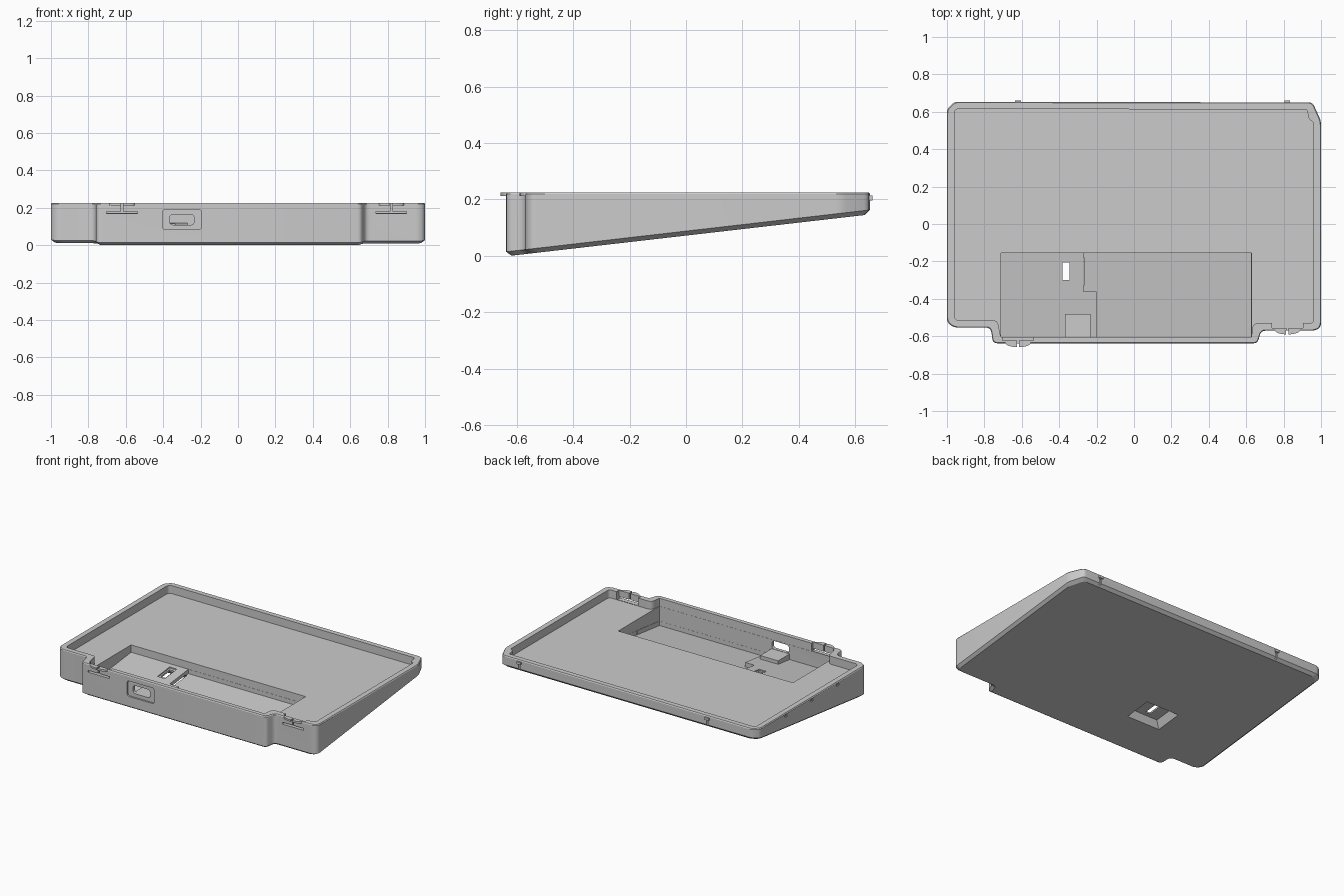
import bpy
import bmesh
from mathutils import Vector
from math import cos, sin, pi

if "Cube" in bpy.data.objects:
    bpy.data.objects.remove(bpy.data.objects["Cube"])

GREY = (0.6, 0.6, 0.6, 1)
mat = bpy.data.materials.new("matte grey")
mat.use_nodes = True
mat.diffuse_color = GREY
mat.node_tree.nodes["Principled BSDF"].inputs["Base Color"].default_value = GREY

TOP, FLOOR = 0.225, 0.17


def under(y, lift=0.0):
    """Height of the sloped underside, plus a lift."""
    return 0.115 * (y + 0.625) + lift


def rounded(corners, steps=4):
    """Turn (x, y, radius) corners into a polygon with curved corners."""
    pts = []
    for i, (x, y, r) in enumerate(corners):
        p = Vector((x, y))
        a = Vector(corners[i - 1][:2]) - p
        b = Vector(corners[(i + 1) % len(corners)][:2]) - p
        a, b = p + a.normalized() * r, p + b.normalized() * r
        for k in range(steps + 1):
            t = k / steps
            pts.append(a * (1 - t) ** 2 + p * 2 * t * (1 - t) + b * t * t)
    return pts


def rect(x0, x1, y0, y1):
    return [Vector(p) for p in ((x0, y0), (x1, y0), (x1, y1), (x0, y1))]


def loft(name, rings):
    """Join equal-length rings of 3D points into a closed solid."""
    bm = bmesh.new()
    loops = [[bm.verts.new(p) for p in ring] for ring in rings]
    n = len(loops[0])
    for low, high in zip(loops, loops[1:]):
        for i in range(n):
            j = (i + 1) % n
            bm.faces.new((low[i], low[j], high[j], high[i]))
    bm.faces.new(loops[0][::-1])
    bm.faces.new(loops[-1])
    bm.normal_update()
    if bm.calc_volume(signed=True) < 0:
        bmesh.ops.reverse_faces(bm, faces=bm.faces[:])
    mesh = bpy.data.meshes.new(name)
    bm.to_mesh(mesh)
    bm.free()
    mesh.materials.append(mat)
    obj = bpy.data.objects.new(name, mesh)
    bpy.context.collection.objects.link(obj)
    return obj


def upright(name, pts, low, high):
    """Vertical prism; low and high are numbers or functions of y."""
    def level(z):
        return [(p[0], p[1], z(p[1]) if callable(z) else z) for p in pts]
    return loft(name, [level(low), level(high)])


def box(name, x0, x1, y0, y1, low, high):
    return upright(name, rect(x0, x1, y0, y1), low, high)


def through(name, pts, y0, y1):
    """Prism of an (x, z) outline running front to back."""
    return loft(name, [[(p[0], y, p[1]) for p in pts] for y in (y0, y1)])


def carve(solid, cutter):
    """Subtract the cutter, with a second solver if the first one fails."""
    for solver in ("EXACT", "MANIFOLD"):
        mod = solid.modifiers.new("cut", "BOOLEAN")
        mod.operation, mod.solver, mod.object = "DIFFERENCE", solver, cutter
        bpy.context.view_layer.update()
        graph = bpy.context.evaluated_depsgraph_get()
        mesh = bpy.data.meshes.new_from_object(solid.evaluated_get(graph))
        solid.modifiers.remove(mod)
        if len(mesh.polygons) > len(solid.data.polygons):
            solid.data = mesh
            break
    bpy.data.objects.remove(cutter)


# Wedge-shaped case with a chamfered underside
outline = rounded([
    (-0.96, 0.653, 0.02), (0.955, 0.65, 0.02), (1, 0.55, 0.02), (1, -0.55, 0.02),
    (0.97, -0.57, 0.02), (0.68, -0.57, 0.025), (0.66, -0.638, 0.022),
    (-0.755, -0.638, 0.025), (-0.765, -0.553, 0.03), (-0.965, -0.553, 0.02),
    (-1, -0.525, 0.02), (-1, 0.615, 0.02)])


def case_ring(inset, height):
    ring = []
    for p in outline:
        x, y = p.x * (1 - inset), p.y * (1 - inset * 1.5)
        ring.append((x, y, height(y) if callable(height) else height))
    return ring


case = loft("case", [
    case_ring(0.02, under), case_ring(0, lambda y: under(y, 0.016)),
    case_ring(0, TOP - 0.006), case_ring(0.004, TOP)])

# Tray cavity and stepped front pocket
tray = rounded([
    (-0.96, 0.615, 0.025), (0.925, 0.612, 0.01), (0.935, 0.56, 0.01), (0.96, 0.545, 0.01),
    (0.96, -0.53, 0.02), (0.635, -0.53, 0.03), (0.628, -0.605, 0.01),
    (-0.712, -0.605, 0.01), (-0.73, -0.515, 0.025), (-0.96, -0.515, 0.025)])
BACK, FRONT = -0.155, -0.604
carve(case, upright("tray_cutter", tray, FLOOR, 0.4))
carve(case, box("shelf_cutter", -0.71, 0.627, BACK, FRONT, lambda y: under(y, 0.065), 0.3))
carve(case, box("pocket_cutter", -0.271, 0.626, BACK - 0.001, -0.36,
                lambda y: under(y, 0.035), 0.29))
carve(case, box("pocket_front_cutter", -0.2, 0.625, -0.35, FRONT + 0.001,
                lambda y: under(y, 0.035), 0.28))

# Switch opening: tapered recess below, shallow seat above, slot through
wide, narrow = rect(-0.5, -0.23, -0.35, -0.15), rect(-0.46, -0.275, -0.325, -0.185)
carve(case, loft("recess_cutter", [
    [(p.x, p.y, under(p.y, -0.01)) for p in wide],
    [(p.x, p.y, under(p.y, 0.045)) for p in narrow]]))
carve(case, box("seat_cutter", -0.392, -0.336, -0.32, -0.188,
                lambda y: under(y, 0.057), 0.16))
carve(case, box("slot_cutter", -0.382, -0.346, -0.3, -0.205, 0, 0.15))

# Port opening with a shallow outer frame
frame = rounded([(-0.402, 0.083, 0.015), (-0.196, 0.083, 0.015),
                 (-0.196, 0.19, 0.015), (-0.402, 0.19, 0.015)])
port = rounded([(-0.366, 0.108, 0.022), (-0.234, 0.108, 0.022),
                (-0.234, 0.164, 0.022), (-0.366, 0.164, 0.022)])
carve(case, through("frame_cutter", frame, -0.7, -0.626))
carve(case, through("port_cutter", port, -0.7, -0.55))

# Spring clips: thinned wall, long slit and central split
CLIPS = ((-0.62, -0.638, -0.604), (0.82, -0.57, -0.529))
for x, outer, inner in CLIPS:
    carve(case, box("thinning_cutter", x - 0.083, x + 0.083, outer + 0.014,
                    inner + 0.01, FLOOR + 0.002, 0.3))
    carve(case, box("slit_cutter", x - 0.082, x + 0.082, outer - 0.02,
                    inner - 0.002, 0.168, 0.181))
    carve(case, box("split_cutter", x - 0.005, x + 0.005, outer - 0.02,
                    inner + 0.004, 0.175, 0.31))
    carve(case, box("back_groove_cutter", x - 0.008, x + 0.008, 0.642, 0.67, 0.1, 0.197))

# Small nicks in the right-hand rim
for y in (0.335, 0.052, -0.232):
    carve(case, box("nick_cutter", -1.01, -0.992, y - 0.012, y + 0.012, 0.195, 0.212))

# Port platform inside the pocket
box("port_platform", -0.37, -0.232, -0.606, -0.48, lambda y: under(y, 0.03), 0.106)

# Half-moon clip lips on the front, pegs on the back
for x, outer, inner in CLIPS:
    for side, label in ((-1, "right"), (1, "left")):
        arc = [(x + side * (0.006 + 0.062 * cos(a)), outer + 0.004 - 0.024 * sin(a))
               for a in (k * pi / 16 for k in range(9))]
        arc.append((x + side * 0.006, outer + 0.004))
        upright("clip_lip_" + label, arc, 0.212, TOP)
    box("back_peg", x - 0.015, x + 0.015, 0.64, 0.661, 0.197, 0.214)

# Smooth the rounded corners, keep the edges crisp
bpy.ops.object.select_all(action="DESELECT")
case.select_set(True)
bpy.context.view_layer.objects.active = case
bpy.ops.object.shade_smooth_by_angle(angle=0.5)
